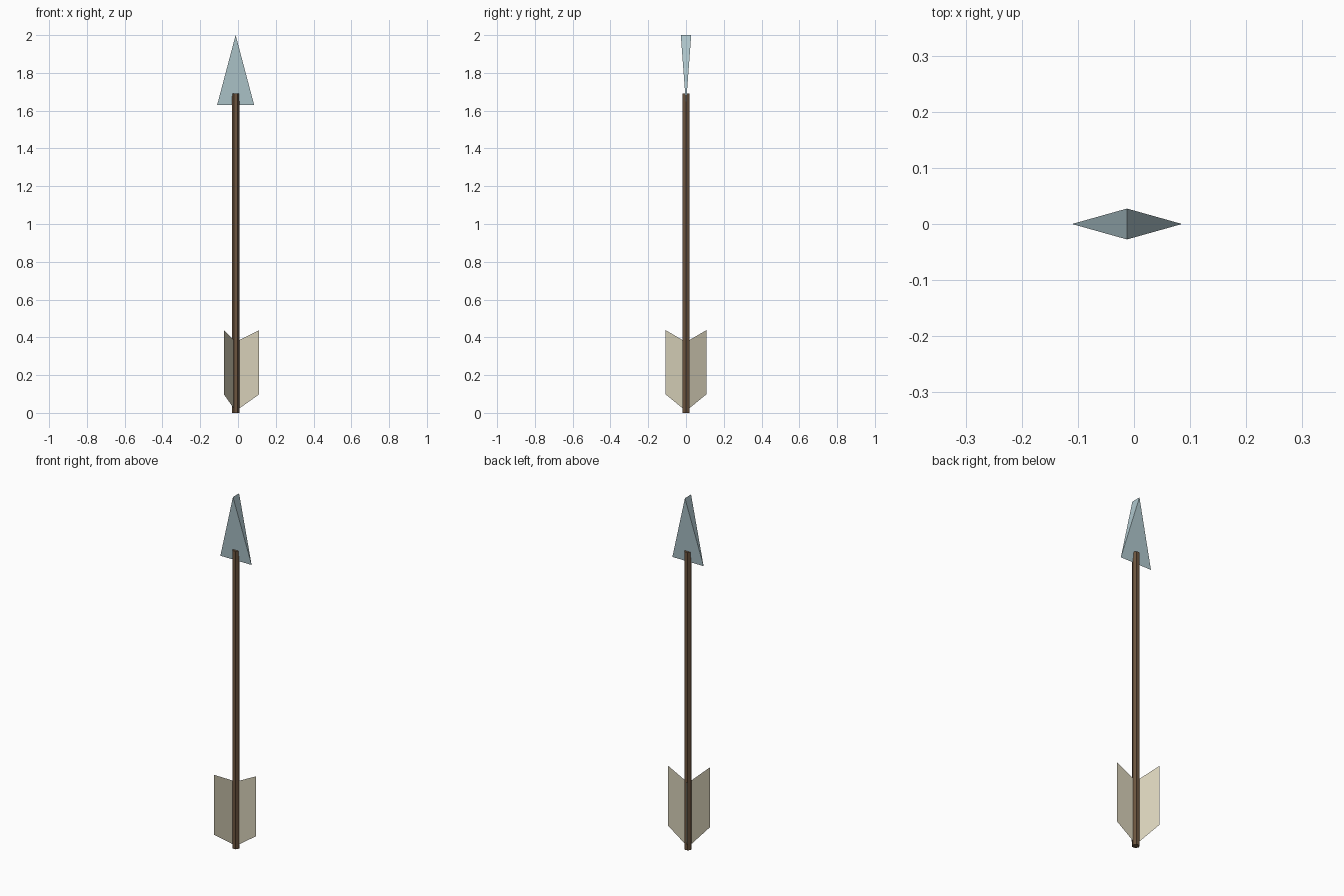
import bpy, bmesh, math
from mathutils import Vector

if "Cube" in bpy.data.objects:
    bpy.data.objects.remove(bpy.data.objects["Cube"])

CX = -0.0125  # axis of the arrow


def material(name, rgb):
    m = bpy.data.materials.new(name)
    m.diffuse_color = (*rgb, 1)
    m.use_nodes = True
    m.node_tree.nodes["Principled BSDF"].inputs["Base Color"].default_value = m.diffuse_color
    return m


def make(name, verts, faces, mat, closed=True):
    me = bpy.data.meshes.new(name)
    me.from_pydata(verts, [], faces)
    if closed:
        bm = bmesh.new()
        bm.from_mesh(me)
        bmesh.ops.recalc_face_normals(bm, faces=bm.faces)
        bm.to_mesh(me)
        bm.free()
    me.materials.append(mat)
    ob = bpy.data.objects.new(name, me)
    ob.location.x = CX
    bpy.context.collection.objects.link(ob)
    return ob


wood = material("wood", (0.15, 0.09, 0.05))
steel = material("steel", (0.43, 0.57, 0.61))
feather = material("feather", (0.68, 0.63, 0.48))

# Six-sided shaft with a corner on each x side
N, R, TOP = 6, 0.02, 1.69
ring = [(R * math.cos(math.tau * i / N), R * math.sin(math.tau * i / N)) for i in range(N)]
verts = [(x, y, z) for z in (0, TOP) for x, y in ring]
faces = [(i, (i + 1) % N, N + (i + 1) % N, N + i) for i in range(N)]
faces += [tuple(range(N)), tuple(range(N, 2 * N))]
make("shaft", verts, faces, wood)

# Arrowhead: wide edge along x at the base, short edge along y at the tip
make("arrowhead",
     [(-0.098, 0, 1.63), (0.098, 0, 1.63), (0, -0.0275, 2), (0, 0.0275, 2)],
     [(0, 1, 2), (0, 1, 3), (0, 2, 3), (1, 2, 3)], steel)

# Three thin slanted vanes around the shaft
vane = [(0, 0, 0.01), (0.1245, 0, 0.098), (0.1245, 0, 0.438), (0, 0, 0.375)]
for i in range(3):
    ob = make(f"vane_{i + 1}", vane, [(0, 1, 2, 3)], feather, closed=False)
    ob.rotation_euler.z = math.tau * i / 3
